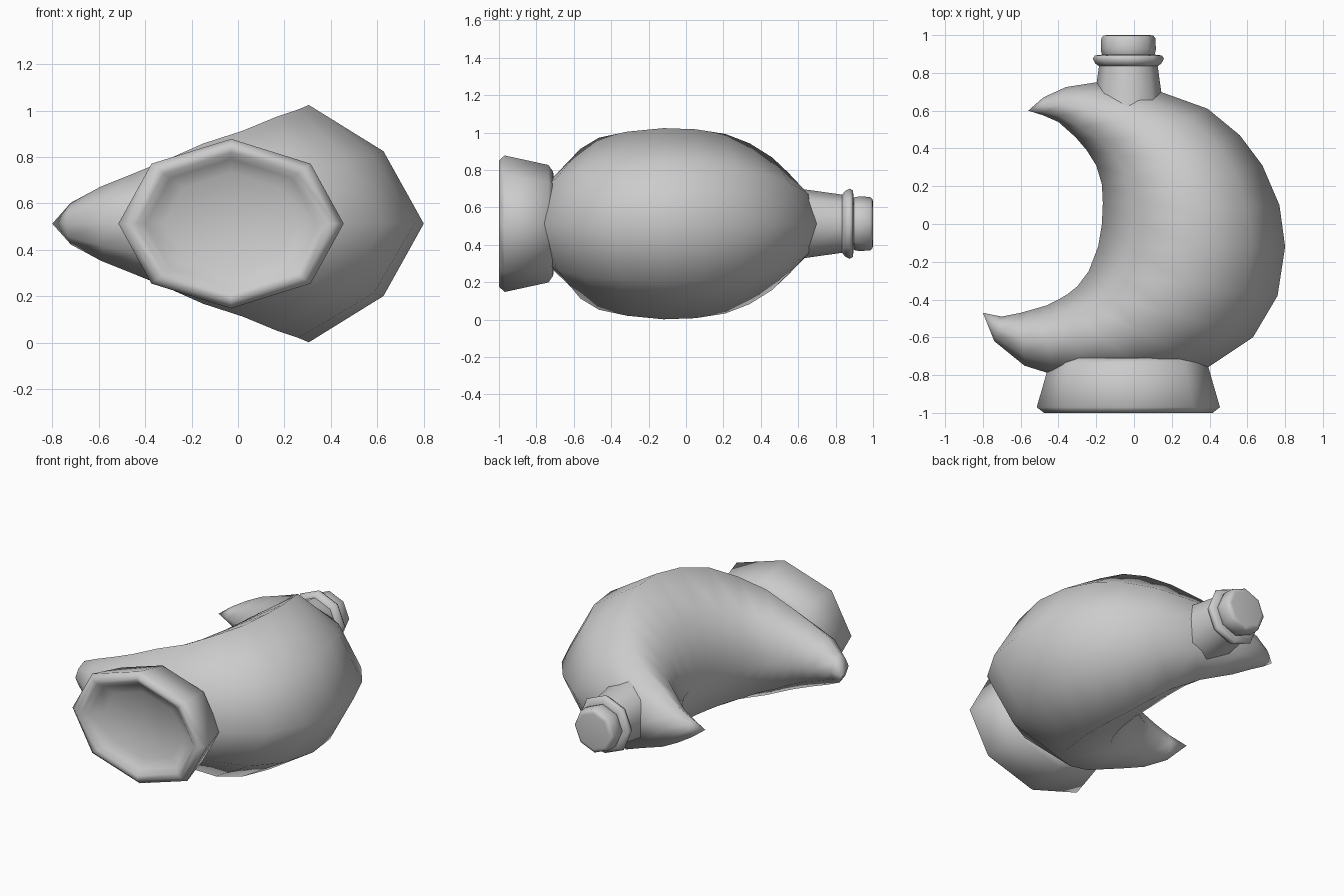
import bpy, bmesh, math
from mathutils import Vector

if "Cube" in bpy.data.objects:
    bpy.data.objects.remove(bpy.data.objects["Cube"])

ZC = 0.513   # height of the horizontal symmetry plane
XC = -0.03   # axis of neck and foot


def loft(name, rings, angle):
    """Skin a list of rings; a ring of one point closes to a tip."""
    bm = bmesh.new()
    vs = [[bm.verts.new(p) for p in r] for r in rings]
    for a, b in zip(vs, vs[1:]):
        n = max(len(a), len(b))
        for i in range(n):
            j = (i + 1) % n
            if len(a) == 1:
                bm.faces.new((a[0], b[i], b[j]))
            elif len(b) == 1:
                bm.faces.new((a[i], a[j], b[0]))
            else:
                bm.faces.new((a[i], a[j], b[j], b[i]))
    bmesh.ops.recalc_face_normals(bm, faces=bm.faces)
    me = bpy.data.meshes.new(name)
    bm.to_mesh(me)
    bm.free()
    ob = bpy.data.objects.new(name, me)
    bpy.context.collection.objects.link(ob)
    bpy.ops.object.select_all(action='DESELECT')
    ob.select_set(True)
    bpy.context.view_layer.objects.active = ob
    bpy.ops.object.shade_smooth_by_angle(angle=math.radians(angle))
    return ob


def octagon(y, rx, rz):
    if rx == 0:
        return [Vector((XC, y, ZC))]
    return [Vector((XC + rx * math.cos(k * math.pi / 4), y,
                    ZC + rz * math.sin(k * math.pi / 4))) for k in range(8)]


# Crescent body: outer x, y, inner x, y, half height at each station
stations = [
    (-.74, -.62, -.70, -.49, .09), (-.58, -.75, -.60, -.47, .16),
    (-.42, -.80, -.51, -.445, .21), (-.20, -.82, -.46, -.43, .265),
    (.10, -.82, -.40, -.40, .345), (.39, -.76, -.35, -.37, .40),
    (.63, -.60, -.30, -.33, .46), (.76, -.38, -.24, -.25, .492),
    (.80, -.12, -.19, -.12, .511), (.77, .10, -.17, 0, .505),
    (.68, .31, -.165, .11, .48), (.56, .47, -.17, .21, .43),
    (.39, .61, -.20, .31, .355), (.14, .70, -.25, .39, .275),
    (-.20, .75, -.31, .46, .19), (-.36, .725, -.40, .54, .12),
    (-.48, .67, -.48, .575, .06)]
section = [(1, 0), (.65, .61), (0, 1), (-.65, .61),
           (-1, 0), (-.65, -.61), (0, -1), (.65, -.61)]
rings = [[Vector((-.80, -.47, ZC))]]
for ox, oy, ix, iy, h in stations:
    o, i = Vector((ox, oy, ZC)), Vector((ix, iy, ZC))
    mid, half = (o + i) / 2, (o - i) / 2
    rings.append([mid + half * s + Vector((0, 0, h * t)) for s, t in section])
rings.append([Vector((-.56, .60, ZC))])
loft("crescent_body", rings, 80)

# Oval foot with a dished underside: y and scale
foot = [(-.70, 0), (-.71, .76), (-.735, .86), (-.97, 1), (-1, .92),
        (-.995, .84), (-.965, .76), (-.935, .6), (-.92, 0)]
loft("foot", [octagon(y, .485 * s, .365 * s) for y, s in foot], 75)

# Neck, collar and stopper: y and radius
parts = {
    "neck": [(.55, 0), (.55, .195), (.66, .18), (.86, .152), (.86, 0)],
    "collar": [(.835, 0), (.835, .155), (.85, .175), (.875, .188),
               (.892, .178), (.898, .13), (.898, 0)],
    "stopper": [(.88, 0), (.88, .13), (.905, .142), (.925, .146),
                (.985, .143), (.997, .132), (1, .115), (1, 0)]}
for name, profile in parts.items():
    loft(name, [octagon(y, r, r) for y, r in profile], 60)
